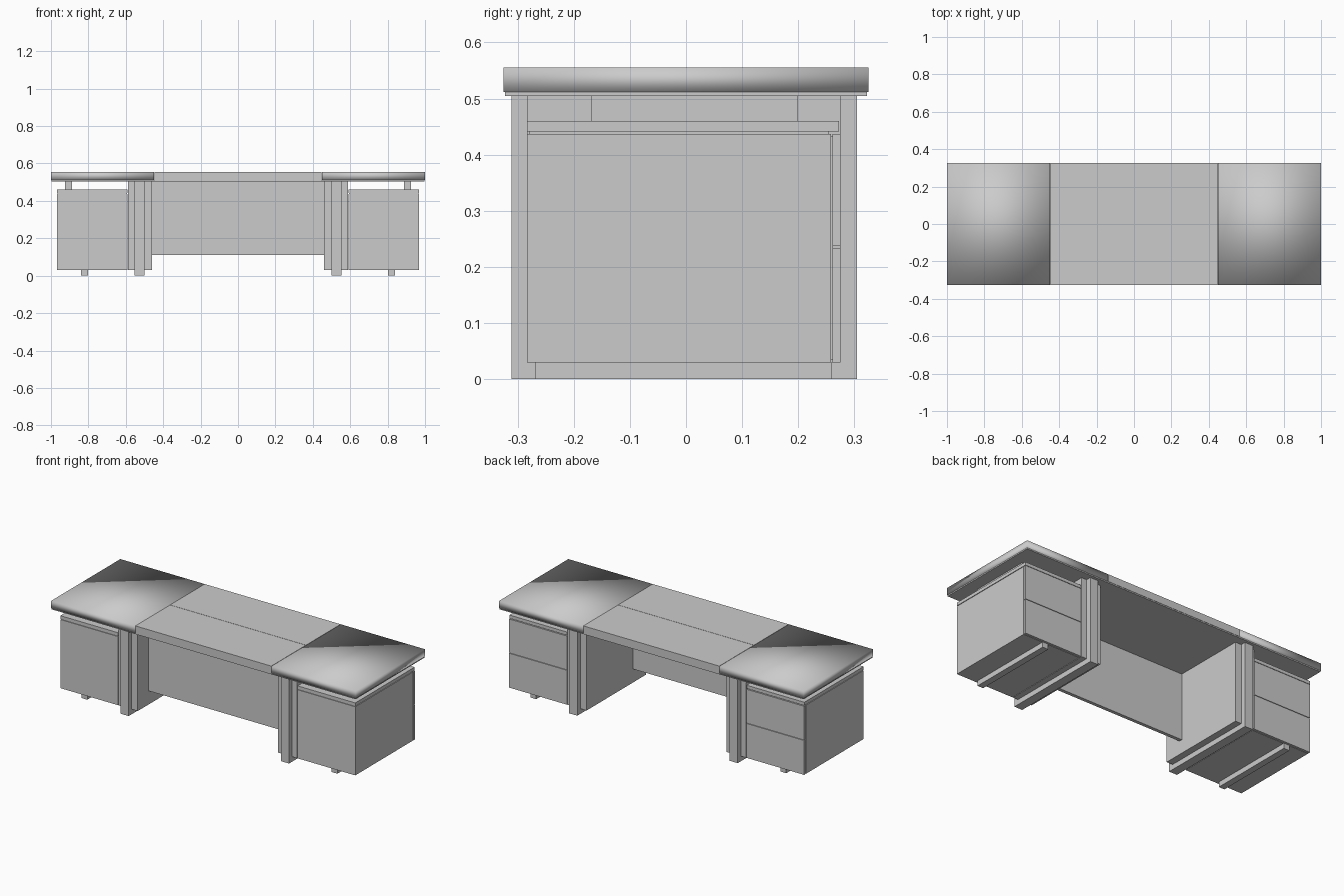
import bpy
import bmesh
from mathutils import Vector

cube = bpy.data.objects.get("Cube")
if cube:
    bpy.data.objects.remove(cube, do_unlink=True)

grey = bpy.data.materials.new("plain grey")
grey.use_nodes = True
colour = (0.6, 0.6, 0.6, 1)
grey.diffuse_color = colour
grey.node_tree.nodes["Principled BSDF"].inputs["Base Color"].default_value = colour


def box(name, x, y, z, smooth=False, round_edges=None):
    """Box spanning the given (low, high) ranges."""
    lo, hi = zip(x, y, z)
    bm = bmesh.new()
    bmesh.ops.create_cube(bm, size=1)
    for v in bm.verts:
        v.co = Vector([h if c > 0 else l for c, l, h in zip(v.co, lo, hi)])
    if round_edges:
        # round the lower edges that run along x
        edges = [e for e in bm.edges if all(v.co.z == lo[2] for v in e.verts)
                 and e.verts[0].co.y == e.verts[1].co.y]
        bmesh.ops.bevel(bm, geom=edges, offset=round_edges, segments=3,
                        profile=0.5, affect='EDGES')
    mesh = bpy.data.meshes.new(name)
    bm.to_mesh(mesh)
    bm.free()
    mesh.materials.append(grey)
    for p in mesh.polygons:
        p.use_smooth = smooth
    obj = bpy.data.objects.new(name, mesh)
    bpy.context.collection.objects.link(obj)
    return obj


def pair(name, x, y, z, **options):
    """One box on each side of the desk."""
    box("left_" + name, x, y, z, **options)
    box("right_" + name, (-x[1], -x[0]), y, z, **options)


# Desktop: two end boards, two middle boards and a thin under-layer
pair("end_top", (0.448, 1.0), (-0.325, 0.325), (0.512, 0.555), smooth=True)
box("middle_top_front", (-0.446, 0.446), (-0.325, -0.001), (0.512, 0.555))
box("middle_top_back", (-0.446, 0.446), (0.001, 0.325), (0.512, 0.555))
box("top_under_layer", (-0.998, 0.998), (-0.323, 0.323), (0.505, 0.512))

# Modesty panel between the legs
box("modesty_panel", (-0.46, 0.46), (-0.18, -0.16), (0.11, 0.505))

# Leg frames: two posts and a floor runner, sandwiched by two panels
pair("front_post", (0.5, 0.553), (-0.311, -0.283), (0, 0.505))
pair("back_post", (0.5, 0.553), (0.275, 0.305), (0, 0.505))
pair("leg_runner", (0.5, 0.553), (-0.283, 0.275), (0, 0.03))
pair("leg_core", (0.5, 0.553), (-0.275, 0.265), (0.03, 0.505))
pair("leg_inner_panel", (0.46, 0.5), (-0.283, 0.275), (0.03, 0.505))
pair("leg_outer_panel", (0.553, 0.587), (-0.283, 0.275), (0.03, 0.505))

# Pedestals with lid, drawer fronts, foot and spacer
pair("cabinet", (0.59, 0.968), (-0.283, 0.258), (0.03, 0.437))
pair("cabinet_neck", (0.594, 0.964), (-0.279, 0.255), (0.437, 0.441))
pair("cabinet_lid", (0.59, 0.968), (-0.283, 0.273), (0.441, 0.46))
pair("lower_drawer", (0.59, 0.968), (0.261, 0.275), (0.03, 0.234))
pair("upper_drawer", (0.59, 0.968), (0.261, 0.275), (0.237, 0.437))
pair("drawer_backing", (0.594, 0.964), (0.258, 0.261), (0.034, 0.433))
pair("cabinet_foot", (0.802, 0.84), (-0.268, 0.26), (0, 0.03))
pair("lid_spacer", (0.887, 0.925), (-0.168, 0.199), (0.46, 0.505), round_edges=0.008)
